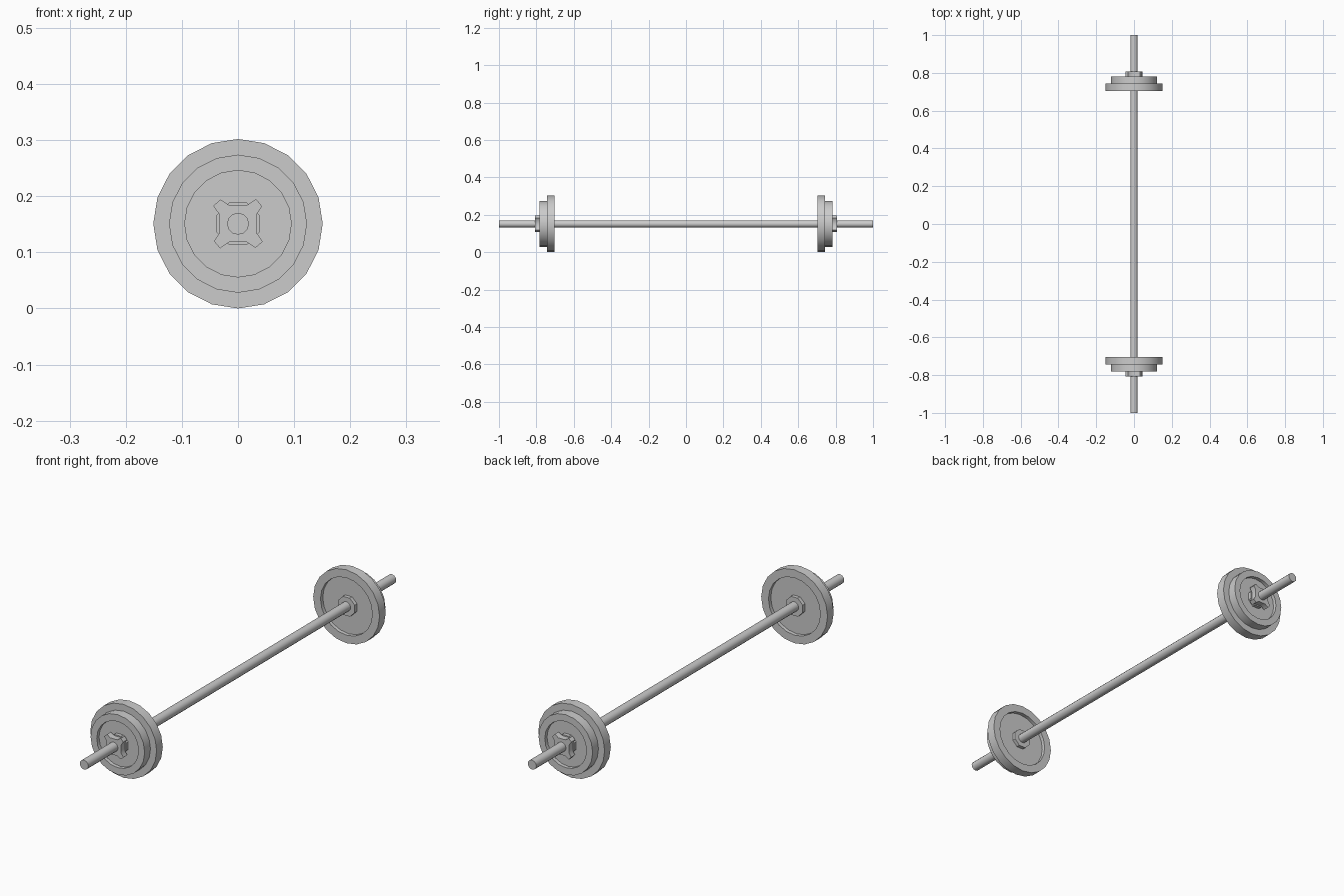
import bpy, bmesh, math

if "Cube" in bpy.data.objects:
    bpy.data.objects.remove(bpy.data.objects["Cube"])

CZ = 0.151  # axle height


def finish(name, bm, mirrored=True):
    bmesh.ops.recalc_face_normals(bm, faces=bm.faces)
    me = bpy.data.meshes.new(name)
    bm.to_mesh(me)
    bm.free()
    ob = bpy.data.objects.new(name, me)
    bpy.context.collection.objects.link(ob)
    bpy.context.view_layer.objects.active = ob
    ob.select_set(True)
    bpy.ops.object.shade_smooth_by_angle(angle=math.radians(35))
    ob.select_set(False)
    if mirrored:
        m = ob.modifiers.new("mirror", 'MIRROR')
        m.use_axis = (False, True, False)
        m.use_mirror_merge = False
    return ob


def polygon(n, r, offset=0.0):
    return [(r * math.cos(offset + 2 * math.pi * i / n),
             r * math.sin(offset + 2 * math.pi * i / n)) for i in range(n)]


def loft(name, sections, mirrored=True):
    """Skin successive (outline, y) sections along the axle and cap both ends."""
    bm = bmesh.new()
    rings = [[bm.verts.new((x, y, CZ + z)) for x, z in pts] for pts, y in sections]
    n = len(rings[0])
    for a, b in zip(rings, rings[1:]):
        for i in range(n):
            j = (i + 1) % n
            bm.faces.new((a[i], a[j], b[j], b[i]))
    bm.faces.new(rings[0])
    bm.faces.new(rings[-1])
    return finish(name, bm, mirrored)


def prism(name, pts, y0, y1, mirrored=True):
    return loft(name, [(pts, y0), (pts, y1)], mirrored)


def plate(name, r, recess_r, y0, y1, depth=0.015):
    """Weight disc with a sunken face on both sides."""
    profile = [(recess_r, y0 + depth), (recess_r, y0), (r, y0),
               (r, y1), (recess_r, y1), (recess_r, y1 - depth)]
    return loft(name, [(polygon(20, rad), y) for rad, y in profile])


# Bar
prism("bar", polygon(12, 0.0195), -1.0, 1.0, mirrored=False)

# Weight plates
plate("large_plate", 0.151, 0.118, 0.704, 0.744)
plate("small_plate", 0.123, 0.095, 0.744, 0.782)

# Octagonal hubs running through the plates
prism("plate_hub", polygon(8, 0.041, math.pi / 8), 0.704, 0.782)

# Four-lobed spin-lock nut
quarter = [(0.033, 0.016), (0.043, 0.031), (0.032, 0.044), (0.016, 0.033)]
star = []
for k in range(4):
    c, s = round(math.cos(k * math.pi / 2)), round(math.sin(k * math.pi / 2))
    star += [(c * x - s * z, s * x + c * z) for x, z in quarter]
prism("star_nut", star, 0.782, 0.807)
